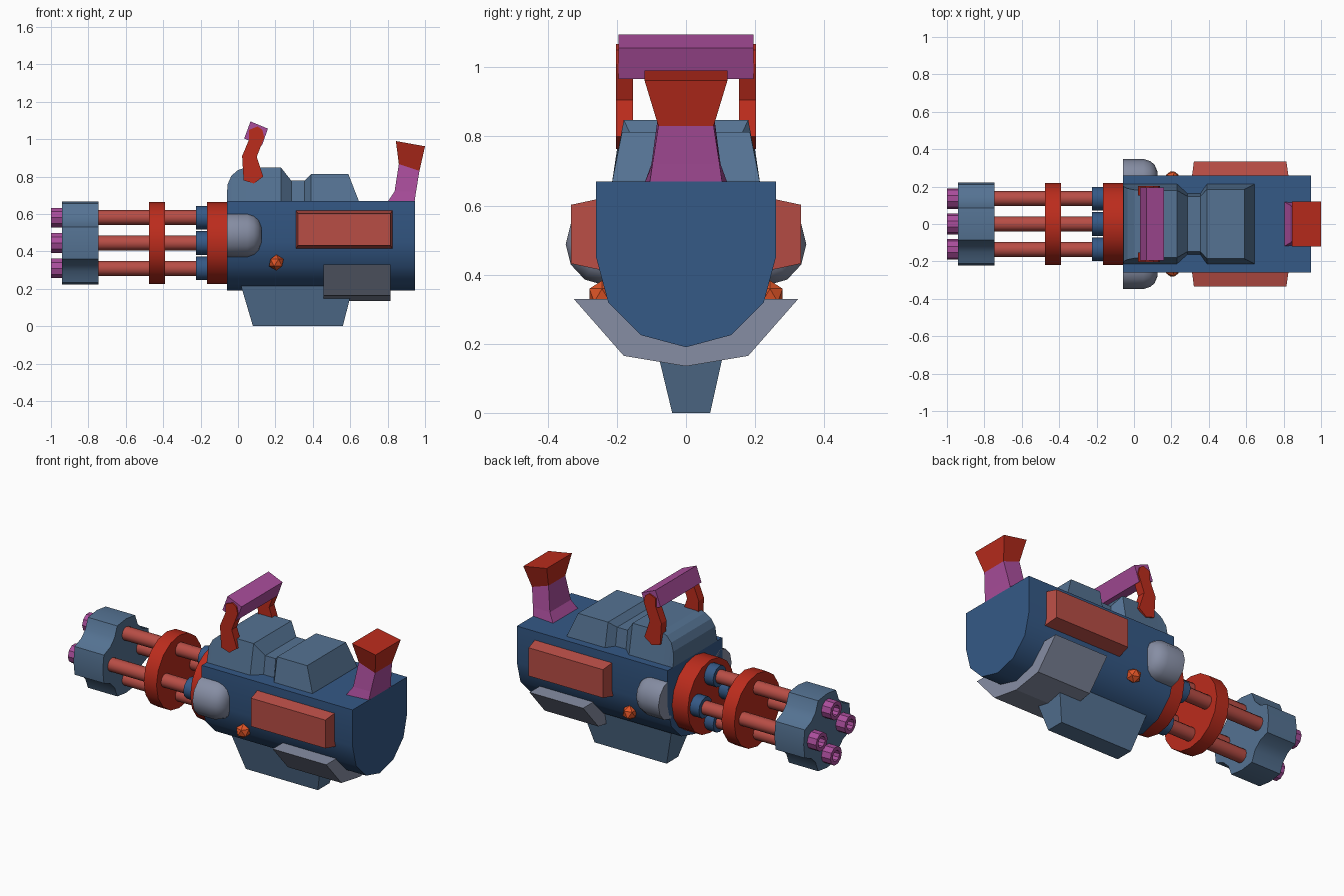
import bpy, bmesh
from math import sin, cos, pi, radians
from mathutils import Vector

if "Cube" in bpy.data.objects:
    bpy.data.objects.remove(bpy.data.objects["Cube"])


def mat(name, rgb):
    m = bpy.data.materials.new(name)
    m.diffuse_color = (*rgb, 1)
    m.use_nodes = True
    m.node_tree.nodes["Principled BSDF"].inputs["Base Color"].default_value = m.diffuse_color
    return m


BLUE = mat("blue", (0.035, 0.10, 0.24))
STEEL = mat("steel_blue", (0.09, 0.17, 0.29))
RED = mat("red", (0.50, 0.025, 0.012))
ROSE = mat("rose", (0.48, 0.075, 0.06))
PINK = mat("magenta", (0.40, 0.075, 0.33))
GREY = mat("grey", (0.24, 0.27, 0.37))
ORANGE = mat("orange", (0.75, 0.09, 0.02))
ZC = 0.445


def finish(name, bm, material, smooth=None):
    bmesh.ops.recalc_face_normals(bm, faces=bm.faces)
    me = bpy.data.meshes.new(name)
    bm.to_mesh(me)
    bm.free()
    ob = bpy.data.objects.new(name, me)
    bpy.context.collection.objects.link(ob)
    me.materials.append(material)
    if smooth:
        bpy.ops.object.select_all(action='DESELECT')
        bpy.context.view_layer.objects.active = ob
        ob.select_set(True)
        bpy.ops.object.shade_smooth_by_angle(angle=radians(smooth))
    return ob


def loft(name, sections, material, smooth=None):
    """Skin a list of equal-length closed sections and cap both ends."""
    bm = bmesh.new()
    rings = [[bm.verts.new(p) for p in s] for s in sections]
    n = len(rings[0])
    for a, b in zip(rings, rings[1:]):
        for i in range(n):
            j = (i + 1) % n
            bm.faces.new((a[i], a[j], b[j], b[i]))
    bm.faces.new(rings[0])
    bm.faces.new(rings[-1])
    return finish(name, bm, material, smooth)


def prism_x(name, yz, x0, x1, material, smooth=None):
    return loft(name, [[(x, y, z) for y, z in yz] for x in (x0, x1)], material, smooth)


def prism_y(name, xz, y0, y1, material):
    return loft(name, [[(x, y, z) for x, z in xz] for y in (y0, y1)], material)


def ring(x, ry, rz, y=0, z=ZC, n=12):
    return [(x, y + ry * cos(2 * pi * i / n), z + rz * sin(2 * pi * i / n)) for i in range(n)]


def lathe(name, prof, y, z, n, material):
    return loft(name, [ring(x, r, r, y, z, n) for x, r in prof], material, 35)


def rect(z, x0, x1, y0, y1):
    return [(x0, y0, z), (x1, y0, z), (x1, y1, z), (x0, y1, z)]


# Main housing: flat top, rounded belly
belly = [(0.26 * cos(radians(a)), 0.45 - 0.26 * sin(radians(a))) for a in range(0, 181, 30)]
prism_x("housing", [(0.26, 0.67)] + belly + [(-0.26, 0.67)], -0.06, 0.945, BLUE, 35)

# Barrel discs
for nm, x0, x1 in (("rear_disc", -0.165, -0.055), ("middle_disc", -0.475, -0.39)):
    lathe(nm, [(x0, 0.219), (x1, 0.219)], 0, ZC, 16, RED)

# Scalloped muzzle block
lobe = [(0.175, -0.125), (0.212, -0.082), (0.223, 0), (0.212, 0.082), (0.175, 0.125), (0.13, 0.13)]
lobe = [(0.212, -0.085), (0.223, 0), (0.212, 0.085), (0.15, 0.11), (0.11, 0.15)]
block = []
for k in range(4):
    c, s = cos(k * pi / 2), sin(k * pi / 2)
    block += [(c * u - s * v, ZC + s * u + c * v) for u, v in lobe]
prism_x("muzzle_block", block, -0.94, -0.745, STEEL, 35)

# Four barrels with sleeves and hollow tips
for k in range(4):
    y, z = 0.136 * cos(k * pi / 2), ZC + 0.136 * sin(k * pi / 2)
    lathe(f"barrel_{k}", [(-0.76, 0.04), (-0.16, 0.04)], y, z, 12, ROSE)
    lathe(f"barrel_sleeve_{k}", [(-0.225, 0.063), (-0.16, 0.063)], y, z, 12, BLUE)
    lathe(f"barrel_tip_{k}", [(-0.93, 0.055), (-1.0, 0.055), (-1.0, 0.032), (-0.945, 0.032)],
          y, z, 10, PINK)

# Top cover: x, half width at base, half width at top, top height
cover = [(-0.06, .215, .205, .70), (-0.055, .215, .20, .76), (-0.035, .215, .19, .805),
         (0.0, .215, .183, .835), (0.04, .215, .18, .848), (0.23, .215, .18, .848),
         (0.285, .165, .148, .778), (0.355, .165, .148, .778), (0.39, .215, .185, .813),
         (0.59, .215, .185, .813), (0.645, .215, .213, .672)]
loft("top_cover", [[(x, -b, .66), (x, b, .66), (x, t, h), (x, -t, h)] for x, b, t, h in cover], STEEL)

# Lower keel, slightly off centre
loft("keel", [rect(0.27, 0.0, 0.63, -0.105, 0.13), rect(0, 0.08, 0.56, -0.04, 0.07)], STEEL)

# Belly guard wrapped under the housing
guard = [(-0.325, 0.33), (-0.18, 0.165), (0, 0.135), (0.18, 0.165), (0.325, 0.33),
         (0.22, 0.33), (0.13, 0.235), (0, 0.20), (-0.13, 0.235), (-0.22, 0.33)]
prism_x("belly_guard", guard, 0.458, 0.815, GREY)

# Carry handle
post = [(0.03, 0.78), (0.085, 0.763), (0.135, 0.80), (0.10, 0.905), (0.14, 1.01), (0.13, 1.05),
        (0.105, 1.068), (0.06, 1.05), (0.06, 1.0), (0.022, 0.91)]
prism_y("handle_grip", [(0.067, 1.095), (0.16, 1.056), (0.128, 0.966), (0.033, 1.003)],
        -0.195, 0.195, PINK)

for side, s in (("right", -1), ("left", 1)):
    prism_y(f"handle_post_{side}", post, s * 0.153, s * 0.203, RED)

    # Side panel with bevelled rim
    def panel(y, x0, x1, z0, z1):
        return [(x0, s * y, z0), (x1, s * y, z0), (x1, s * y, z1), (x0, s * y, z1)]
    loft(f"side_panel_{side}", [panel(0.24, 0.308, 0.828, 0.412, 0.622),
                                panel(0.333, 0.32, 0.815, 0.432, 0.602)], ROSE)

    # Rounded side pod
    pod = [(-0.06, 1), (0.05, 1), (0.085, 0.9), (0.11, 0.72), (0.125, 0.4)]
    loft(f"side_pod_{side}", [ring(x, 0.11 * f, 0.118 * f, s * 0.238, 0.488) for x, f in pod],
         GREY, 50)

    # Side knob
    bm = bmesh.new()
    bmesh.ops.create_icosphere(bm, subdivisions=1, radius=0.043)
    bmesh.ops.translate(bm, verts=bm.verts, vec=Vector((0.205, s * 0.243, 0.34)))
    finish(f"side_knob_{side}", bm, ORANGE)


# Rear grip: front edge (x, z, half width), then back edge
def slope(f, b):
    return [(f[0], -f[2], f[1]), (b[0], -b[2], b[1]), (b[0], b[2], b[1]), (f[0], f[2], f[1])]


neck = slope((0.86, 0.867, 0.08), (0.97, 0.83, 0.08))
loft("rear_grip", [slope((0.80, 0.665, 0.12), (0.944, 0.665, 0.105)),
                   slope((0.837, 0.72, 0.10), (0.952, 0.72, 0.097)), neck], PINK)
loft("rear_grip_cap", [neck, slope((0.844, 0.99, 0.12), (1.0, 0.962, 0.12))], RED)
